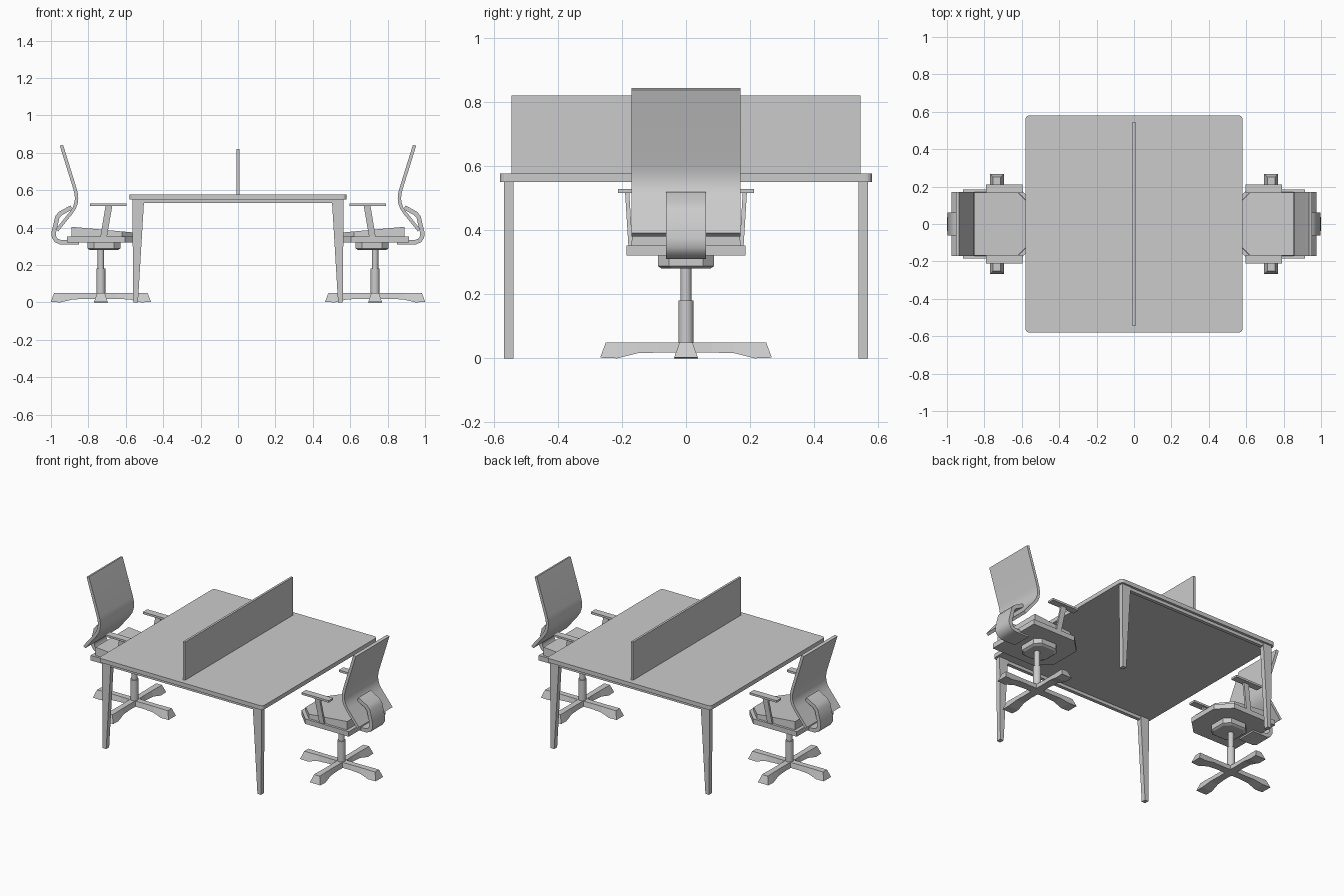
import bpy, bmesh, math
from mathutils import Vector

if "Cube" in bpy.data.objects:
    bpy.data.objects.remove(bpy.data.objects["Cube"])


def finish(name, bm, smooth=False):
    bmesh.ops.recalc_face_normals(bm, faces=bm.faces)
    me = bpy.data.meshes.new(name)
    bm.to_mesh(me)
    bm.free()
    ob = bpy.data.objects.new(name, me)
    bpy.context.collection.objects.link(ob)
    if smooth:
        bpy.ops.object.select_all(action='DESELECT')
        bpy.context.view_layer.objects.active = ob
        ob.select_set(True)
        bpy.ops.object.shade_smooth_by_angle(angle=math.radians(35))
    return ob


def loft(name, rings, smooth=False):
    """Closed solid through rings of equal point count."""
    bm = bmesh.new()
    vs = [[bm.verts.new(p) for p in r] for r in rings]
    n = len(vs[0])
    for a, b in zip(vs, vs[1:]):
        for i in range(n):
            j = (i + 1) % n
            bm.faces.new((a[i], a[j], b[j], b[i]))
    bm.faces.new(vs[0])
    bm.faces.new(vs[-1])
    return finish(name, bm, smooth)


def box(name, x0, x1, y0, y1, z0, z1):
    return loft(name, [[(x0, y0, z), (x1, y0, z), (x1, y1, z), (x0, y1, z)] for z in (z0, z1)])


def strip(name, path, thick, half, s):
    """Bent band: x-z centreline with thickness, extruded along y."""
    pts = [Vector(p) for p in path]
    rings = []
    for i, p in enumerate(pts):
        d1 = (p - pts[i - 1]).normalized() if i else None
        d2 = (pts[i + 1] - p).normalized() if i < len(pts) - 1 else None
        d = ((d1 or d2) + (d2 or d1)).normalized()
        n = Vector((-d.y, d.x)) * thick / 2
        a, b = p + n, p - n
        rings.append([(s * a.x, -half, a.y), (s * a.x, half, a.y),
                      (s * b.x, half, b.y), (s * b.x, -half, b.y)])
    return loft(name, rings, True)


def cylinder(name, x, r, z0, z1):
    return loft(name, [[(x + r * math.cos(a * math.tau / 20), r * math.sin(a * math.tau / 20), z)
                        for a in range(20)] for z in (z0, z1)], True)


# desk top with rounded corners
R, C = 0.02, 0.56
outline = []
for k in range(4):
    cx, cy = ((C, C), (-C, C), (-C, -C), (C, -C))[k]
    for i in range(5):
        a = math.pi / 2 * (k + i / 4)
        outline.append((cx + R * math.cos(a), cy + R * math.sin(a)))
loft("desk_top", [[(x, y, z) for x, y in outline] for z in (0.55, 0.576)])

# divider screen
box("divider_screen", -0.007, 0.007, -0.545, 0.545, 0.576, 0.82)

# tapered legs and rails
for t in (-1, 1):
    ya, yb = sorted((t * 0.538, t * 0.568))
    box("desk_rail", -0.53, 0.53, ya + 0.004, yb - 0.004, 0.53, 0.55)
    for s in (-1, 1):
        prof = [(0.565, 0.55), (0.502, 0.55), (0.535, 0), (0.56, 0)]
        loft("desk_leg", [[(s * x, y, z) for x, z in prof] for y in (ya, yb)])


def seat_plan(x0, x1, h, c):
    """Plan outline with the front corners cut off."""
    return [(x0 + c, -h), (x1, -h), (x1, h), (x0 + c, h), (x0, h - c), (x0, c - h)]


def chair(s):
    cx = 0.733
    # four-armed foot: stations are distance, bottom z, top half width, bottom half width
    stations = [(0, 0.018, 0.05, 0.020, 0.026), (0.08, 0.018, 0.05, 0.018, 0.024),
                (0.15, 0.016, 0.05, 0.018, 0.028), (0.215, 0.0, 0.05, 0.02, 0.037)]
    for k in range(4):
        a = k * math.pi / 2
        u, v = Vector((math.cos(a), math.sin(a), 0)), Vector((-math.sin(a), math.cos(a), 0))
        o = Vector((s * cx, 0, 0))
        rings = [[o + u * r + v * w + Vector((0, 0, z)) for w, z in
                  ((-wb, zb), (wb, zb), (wt, zt), (-wt, zt))] for r, zb, zt, wt, wb in stations]
        rings.append([o + u * r + v * w + Vector((0, 0, z)) for r, w, z in
                      ((0.268, -0.037, 0.002), (0.268, 0.037, 0.002),
                       (0.25, 0.02, 0.05), (0.25, -0.02, 0.05))])
        loft("chair_foot", rings)
    # gas lift
    cylinder("lower_post", s * cx, 0.024, 0.04, 0.18)
    cylinder("upper_post", s * cx, 0.017, 0.18, 0.29)
    # mechanism housing, octagonal with a chamfered underside
    rings = []
    for z, h in ((0.28, 0.076), (0.288, 0.088), (0.322, 0.088)):
        c = 0.035
        plan = [(h, h - c), (h - c, h), (c - h, h), (-h, h - c),
                (-h, c - h), (c - h, -h), (h - c, -h), (h, c - h)]
        rings.append([(s * (0.717 + x), y, z) for x, y in plan])
    loft("mechanism", rings)
    # seat plate and sloping cushion
    loft("seat_plate", [[(s * x, y, z) for x, y in seat_plan(0.52, 0.913, 0.185, 0.085)]
                        for z in (0.32, 0.352)])
    plan = seat_plan(0.54, 0.89, 0.17, 0.08)
    loft("seat_cushion", [[(s * x, y, 0.352) for x, y in plan],
                          [(s * x, y * 0.985, 0.372 + 0.032 * (x - 0.54) / 0.35) for x, y in plan]])
    # backrest and its curved bracket
    strip("backrest", [(0.944, 0.84), (0.871, 0.605), (0.865, 0.58), (0.863, 0.555), (0.866, 0.53),
                       (0.875, 0.505), (0.89, 0.482), (0.968, 0.385)], 0.018, 0.17, s)
    strip("back_bracket", [(0.85, 0.322), (0.95, 0.322), (0.972, 0.331), (0.984, 0.35), (0.985, 0.375),
                           (0.966, 0.455), (0.95, 0.475), (0.89, 0.508)], 0.024, 0.062, s)
    # armrests
    for t in (-1, 1):
        xs = sorted((s * 0.597, s * 0.79))
        ys = sorted((t * 0.167, t * 0.212))
        box("arm_pad", *xs, *ys, 0.515, 0.528)
        loft("arm_support", [[(s * x, t * y, z) for x, y in
                              ((x0, y0), (x1, y0), (x1, y0 + 0.013), (x0, y0 + 0.013))]
                             for x0, x1, y0, z in ((0.70, 0.737, 0.166, 0.33),
                                                   (0.70, 0.735, 0.167, 0.355),
                                                   (0.672, 0.708, 0.177, 0.517))])


for side in (-1, 1):
    chair(side)
